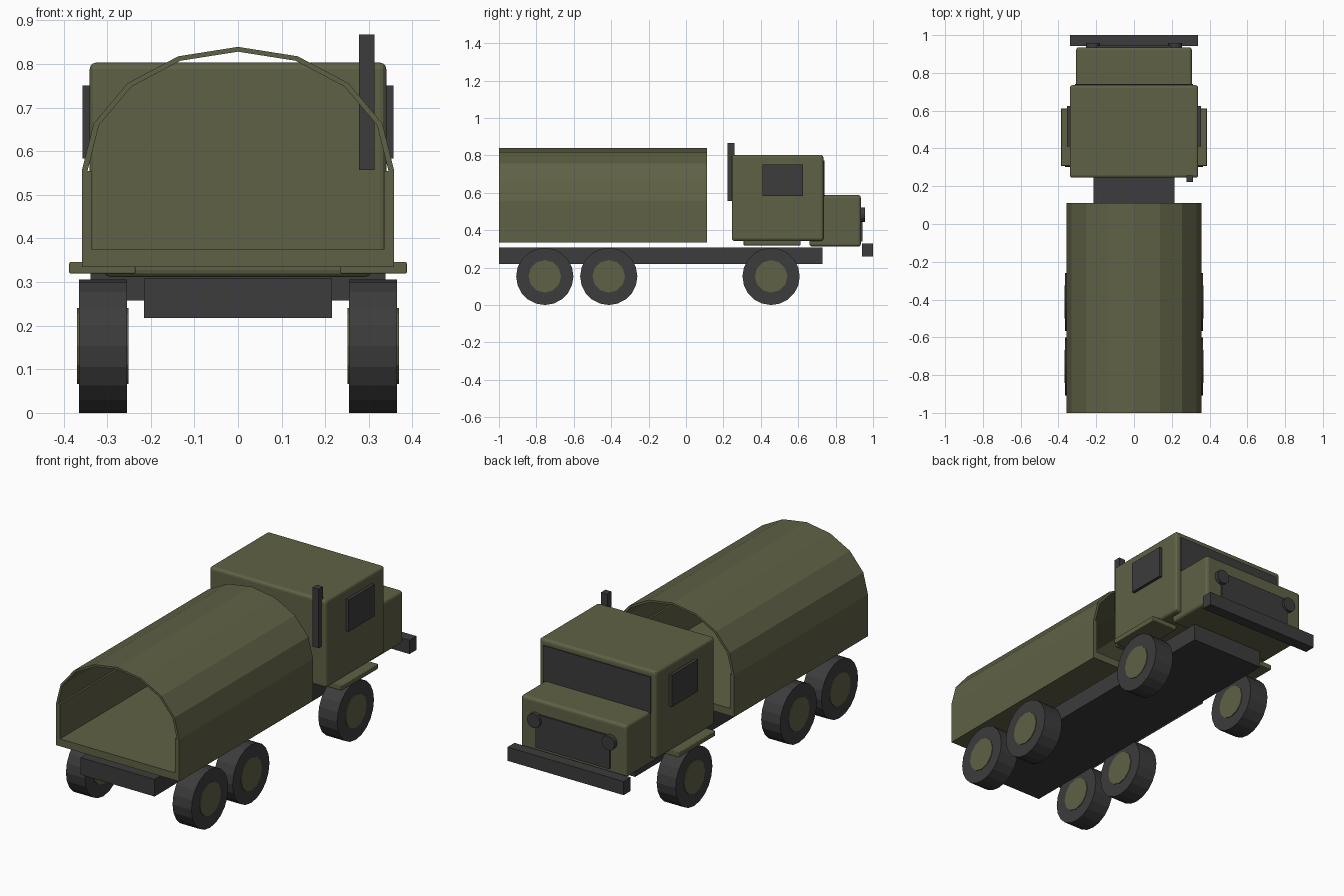
import bpy, bmesh
from math import sin, cos, pi

cube = bpy.data.objects.get("Cube")
if cube:
    bpy.data.objects.remove(cube, do_unlink=True)


def material(name, rgb):
    m = bpy.data.materials.new(name)
    m.use_nodes = True
    m.diffuse_color = (*rgb, 1)
    m.node_tree.nodes["Principled BSDF"].inputs["Base Color"].default_value = (*rgb, 1)
    return m


OLIVE = material("olive paint", (0.115, 0.12, 0.06))
DARK = material("dark grey", (0.045, 0.045, 0.047))


def finish(name, bm, mat, bevel=0):
    bmesh.ops.recalc_face_normals(bm, faces=bm.faces)
    mesh = bpy.data.meshes.new(name)
    bm.to_mesh(mesh)
    bm.free()
    mesh.materials.append(mat)
    ob = bpy.data.objects.new(name, mesh)
    bpy.context.collection.objects.link(ob)
    if bevel:
        mod = ob.modifiers.new("rounded edges", 'BEVEL')
        mod.width = bevel
        mod.segments = 3
    return ob


def box(name, x, y, z, mat, bevel=0):
    """Box from (min, max) pairs on each axis."""
    bm = bmesh.new()
    bmesh.ops.create_cube(bm, size=1)
    for v in bm.verts:
        v.co = [(a + b) / 2 + c * (b - a) for c, (a, b) in zip(v.co, (x, y, z))]
    return finish(name, bm, mat, bevel)


def extrude_y(name, profile, y0, y1, mat):
    """Closed x-z outline swept along y."""
    bm = bmesh.new()
    face = bm.faces.new([bm.verts.new((x, y0, z)) for x, z in profile])
    ext = bmesh.ops.extrude_face_region(bm, geom=[face])
    for v in ext["geom"]:
        if isinstance(v, bmesh.types.BMVert):
            v.co.y = y1
    return finish(name, bm, mat)


def cylinder(name, centre, radius, depth, sides, axis, mat):
    bm = bmesh.new()
    bmesh.ops.create_cone(bm, cap_ends=True, segments=sides, radius1=radius,
                          radius2=radius, depth=depth)
    for v in bm.verts:
        a, b, c = v.co
        v.co = (c, a, b) if axis == 'X' else (a, c, b)
    ob = finish(name, bm, mat)
    ob.location = centre
    return ob


# Chassis and cargo bed
box("chassis", (-0.215, 0.215), (-1, 0.73), (0.218, 0.308), DARK)
BED = (-1, 0.112)
box("bed_floor", (-0.358, 0.358), BED, (0.335, 0.374), OLIVE)

# Arched cover
EAVES = 0.555


def arch(rx, rz):
    return [(rx * cos(i * pi / 8), EAVES + rz * sin(i * pi / 8)) for i in range(9)]


extrude_y("cargo_cover", arch(0.358, 0.284) + arch(0.345, 0.273)[::-1], *BED, OLIVE)

# Cab and hood
box("cab", (-0.34, 0.34), (0.245, 0.735), (0.342, 0.803), OLIVE, 0.015)
box("hood", (-0.307, 0.307), (0.66, 0.935), (0.312, 0.588), OLIVE, 0.015)
box("windshield", (-0.312, 0.312), (0.72, 0.741), (0.58, 0.772), DARK)
box("grille", (-0.215, 0.215), (0.92, 0.944), (0.34, 0.515), DARK)
box("bumper", (-0.338, 0.338), (0.942, 1.0), (0.258, 0.33), DARK)
box("exhaust_stack", (0.277, 0.313), (0.222, 0.258), (0.557, 0.867), DARK)

# Paired parts
for side, s in (("left", 1), ("right", -1)):
    def span(a, b):
        return tuple(sorted((s * a, s * b)))

    box(side + "_bed_side", span(0.335, 0.358), BED, (0.374, EAVES), OLIVE)
    box(side + "_window", span(0.32, 0.356), (0.41, 0.625), (0.583, 0.75), DARK)
    box(side + "_fender", span(0.235, 0.387), (0.307, 0.612), (0.319, 0.346), OLIVE, 0.004)
    cylinder(side + "_headlight", (s * 0.217, 0.936, 0.483), 0.038, 0.042, 12, 'Y', DARK)
    for place, y in (("front", 0.455), ("middle", -0.413), ("rear", -0.755)):
        cylinder(f"{side}_{place}_tire", (s * 0.31, y, 0.153), 0.153, 0.11, 20, 'X', DARK)
        cylinder(f"{side}_{place}_hub", (s * 0.31, y, 0.153), 0.087, 0.117, 12, 'X', OLIVE)
